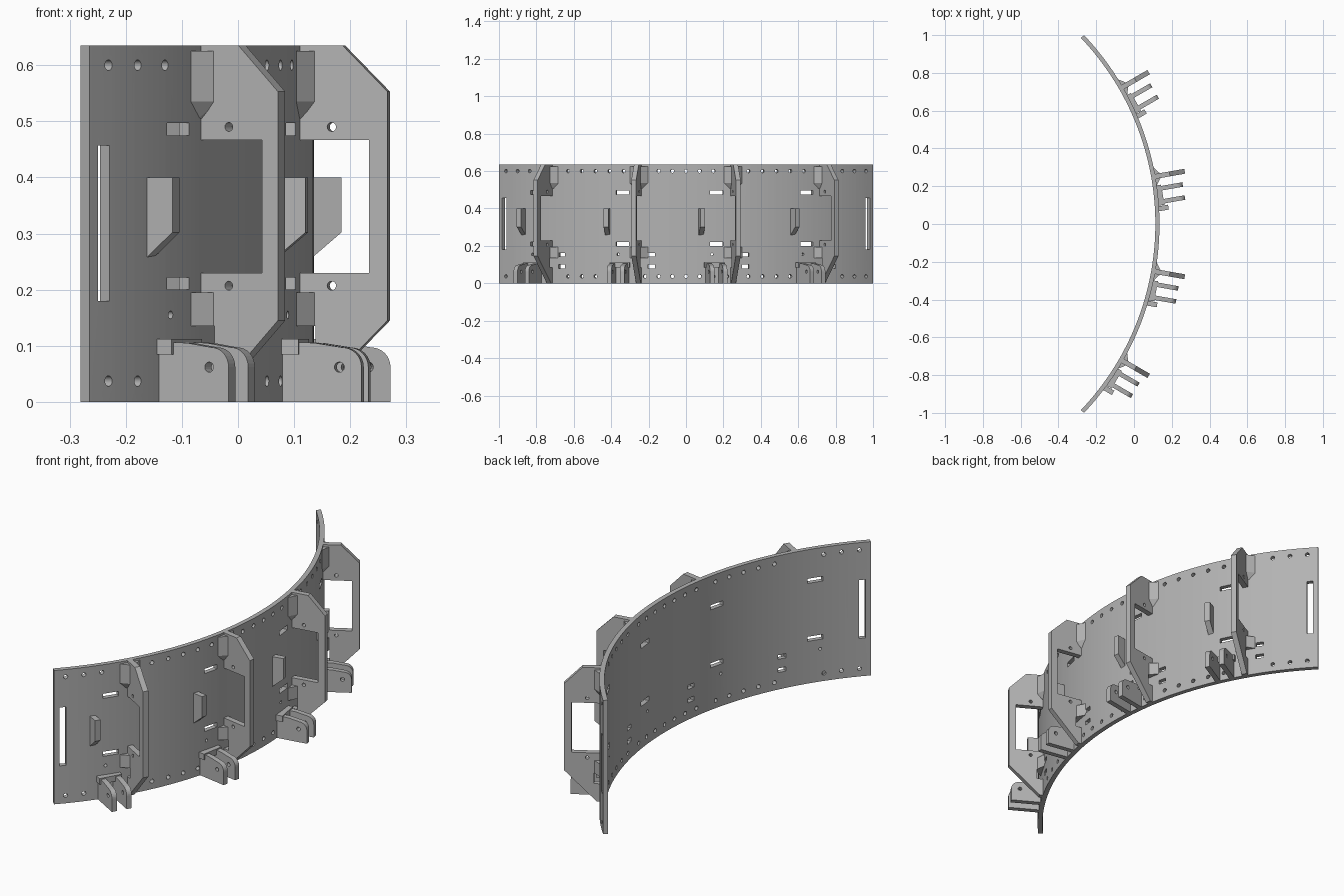
import bpy, bmesh, math
from mathutils import Matrix, Vector

cube = bpy.data.objects.get("Cube")
if cube:
    bpy.data.objects.remove(cube)

R_OUT, R_IN, HEIGHT, CENTRE_X = 1.45, 1.428, 0.635, -1.315
END = math.radians(43.6)

steel = bpy.data.materials.new("grey steel")
steel.use_nodes = True
GREY = (0.45, 0.45, 0.45, 1)
steel.diffuse_color = GREY
steel.node_tree.nodes["Principled BSDF"].inputs["Base Color"].default_value = GREY


def add_object(name, mesh, angle=0):
    obj = bpy.data.objects.new(name, mesh)
    obj.location.x = CENTRE_X
    obj.rotation_euler.z = math.radians(angle)
    bpy.context.collection.objects.link(obj)
    return obj


def to_mesh(name, bm):
    bmesh.ops.recalc_face_normals(bm, faces=bm.faces)
    mesh = bpy.data.meshes.new(name)
    bm.to_mesh(mesh)
    bm.free()
    mesh.materials.append(steel)
    return mesh


def extrude(bm, points, vector):
    face = bm.faces.new([bm.verts.new(p) for p in points])
    new = bmesh.ops.extrude_face_region(bm, geom=[face])["geom"]
    bmesh.ops.translate(bm, vec=vector, verts=[v for v in new if isinstance(v, bmesh.types.BMVert)])


def box(bm, r, t, z, angle=0):
    """Box given by radial, sideways and height ranges, swung round the arc centre."""
    ranges = (r, t, z)
    size = Matrix.Diagonal([b - a for a, b in ranges] + [1])
    mid = Matrix.Translation([(a + b) / 2 for a, b in ranges])
    turn = Matrix.Rotation(math.radians(angle), 4, "Z")
    bmesh.ops.create_cube(bm, size=1, matrix=turn @ mid @ size)


def drill(bm, centre, radius, axis, angle=0):
    """Cylinder along the local X or Y axis."""
    tilt = Matrix.Rotation(math.pi / 2, 4, "Y" if axis == "X" else "X")
    turn = Matrix.Rotation(math.radians(angle), 4, "Z")
    bmesh.ops.create_cone(bm, cap_ends=True, segments=16, radius1=radius, radius2=radius,
                          depth=0.12, matrix=turn @ Matrix.Translation(centre) @ tilt)


def cut(mesh, cutter_bm):
    """Return the mesh with the cutter volumes removed."""
    body = add_object("body", mesh)
    tool = add_object("cutter", to_mesh("cutter", cutter_bm))
    tool.hide_render = True
    mod = body.modifiers.new("cut", "BOOLEAN")
    mod.object, mod.operation, mod.solver = tool, "DIFFERENCE", "EXACT"
    graph = bpy.context.evaluated_depsgraph_get()
    result = bpy.data.meshes.new_from_object(body.evaluated_get(graph))
    bpy.data.objects.remove(body)
    bpy.data.objects.remove(tool)
    return result


def slab(name, profile, t, thick, holes=()):
    """Upright plate from a (radius, height) profile, with optional drilled holes."""
    bm = bmesh.new()
    extrude(bm, [(r, t - thick / 2, z) for r, z in profile], (0, thick, 0))
    mesh = to_mesh(name, bm)
    if holes:
        tools = bmesh.new()
        for r, z, radius in holes:
            drill(tools, (r, t, z), radius, "Y")
        mesh = cut(mesh, tools)
    return mesh


# Curved back plate
STEPS = 72
arc = [-END + 2 * END * i / STEPS for i in range(STEPS + 1)]
outline = [(R_OUT * math.cos(a), R_OUT * math.sin(a), 0) for a in arc]
outline += [(R_IN * math.cos(a), R_IN * math.sin(a), 0) for a in reversed(arc)]
bm = bmesh.new()
extrude(bm, outline, (0, 0, HEIGHT))
plate_mesh = to_mesh("curved_plate", bm)

# Bolt holes, end slots and bracket slots in the plate
GROUPS = (-30, -10, 10, 30)
WALL = (1.38, 1.5)
tools = bmesh.new()
bolt_angles = [2.9, 5.8, 8.7, 13.3, 16.4, 19.5, 22.6, 25.8, 35.2, 38.4, 41.6]
for a in [0] + bolt_angles + [-b for b in bolt_angles]:
    for z in (0.037, 0.6):
        drill(tools, (1.44, 0, z), 0.0095, "X", a)
for a in (-42.1, 42.1):
    box(tools, WALL, (-0.015, 0.015), (0.18, 0.457), a)
for g in GROUPS:
    for z in (0.2, 0.475):
        box(tools, WALL, (-0.036, 0.036), (z, z + 0.022), g - 3.55)
    for z in (0.08, 0.143):
        box(tools, WALL, (-0.019, 0.019), (z, z + 0.02), g + 2.7)
    drill(tools, (1.44, 0, 0.155), 0.007, "X", g - 4.5)
plate = add_object("curved_plate", cut(plate_mesh, tools))
bpy.context.view_layer.objects.active = plate
plate.select_set(True)
bpy.ops.object.shade_smooth_by_angle(angle=math.radians(30))

# C-shaped rib with clipped corners and a notch near its foot
rib = slab("rib", [
    (1.436, 0), (1.465, 0), (1.608, 0.145), (1.608, 0.553), (1.527, HEIGHT), (1.436, HEIGHT),
    (1.436, 0.467), (1.575, 0.467), (1.575, 0.23), (1.436, 0.23),
    (1.436, 0.135), (1.478, 0.135), (1.478, 0.085), (1.436, 0.085),
], 0, 0.026, [(1.507, 0.207, 0.008), (1.507, 0.49, 0.008)])

# Clevis lugs with a rounded outer corner
corner = [(1.55 + 0.035 * math.sin(a), 0.062 + 0.035 * math.cos(a))
          for a in [math.pi / 2 * i / 8 for i in range(9)]]
lug_profile = [(1.43, 0), (1.585, 0)] + corner[::-1] + [(1.5, 0.105), (1.43, 0.108)]
lugs = [slab("clevis_lug", lug_profile, t, 0.024, [(1.545, 0.062, 0.009)])
        for t in (-0.067, -0.137)]

# Small stop fin with a clipped lower corner
fin = slab("stop_fin", [(1.424, 0.258), (1.438, 0.258), (1.49, 0.302), (1.49, 0.4), (1.424, 0.4)],
           -0.172, 0.026)

# Bar that ties the lugs to the plate
bm = bmesh.new()
box(bm, (1.432, 1.472), (-0.156, -0.048), (0.084, 0.112))
tie_bar = to_mesh("tie_bar", bm)


def fillet(name, side, low, high, tip):
    """Corner wedge between rib and plate, tapering to the corner at its tip."""
    plan = [(1.436, side * 0.005), (1.446, side * 0.052), (1.482, side * 0.005)]
    bm = bmesh.new()
    for r, t in plan:
        for z in (low, high):
            bm.verts.new((r, t, z))
    if tip < low:
        for r, t in ((1.436, 0.005), (1.455, 0.005), (1.448, 0.02)):
            bm.verts.new((r, side * t, tip))
    bmesh.ops.convex_hull(bm, input=bm.verts)
    return to_mesh(name, bm)


wedges = []
for side in (-1, 1):
    wedges.append(fillet("upper_wedge", side, 0.535, 0.625, 0.505))
    wedges.append(fillet("lower_wedge", side, 0.135, 0.195, 0.135))

# Four identical bracket groups around the arc
for g in GROUPS:
    for mesh in [rib, fin, tie_bar] + lugs + wedges:
        add_object(mesh.name.split(".")[0] if mesh not in (rib,) else "rib", mesh, g)
